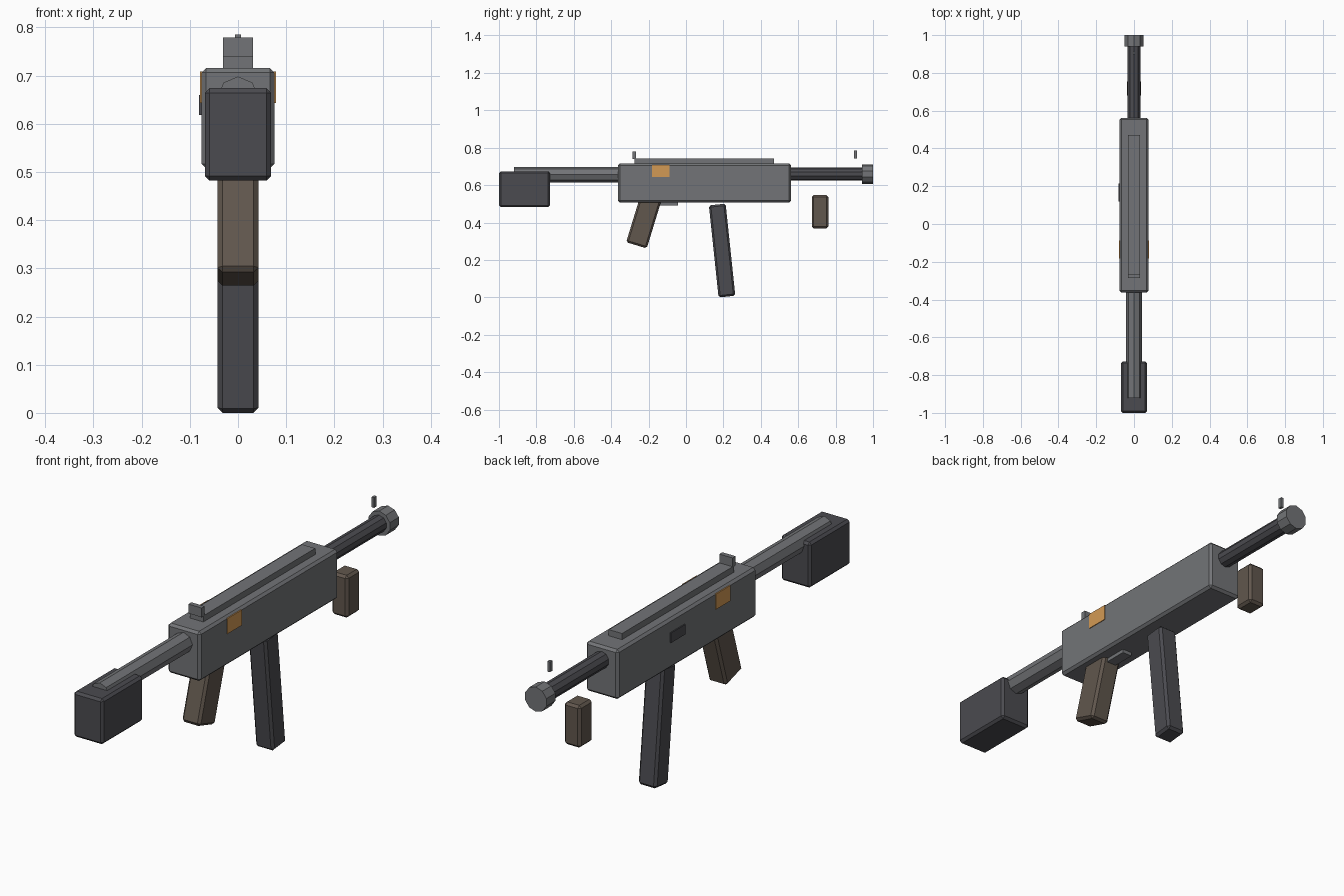
import bpy
from math import radians, pi

if "Cube" in bpy.data.objects:
    bpy.data.objects.remove(bpy.data.objects["Cube"])


def material(name, r, g, b):
    m = bpy.data.materials.new(name)
    m.diffuse_color = (r, g, b, 1)
    m.use_nodes = True
    m.node_tree.nodes["Principled BSDF"].inputs["Base Color"].default_value = m.diffuse_color
    return m


STEEL = material("steel_grey", 0.17, 0.175, 0.185)
DARK = material("dark_metal", 0.07, 0.07, 0.08)
GRIP = material("brown_grip", 0.12, 0.095, 0.075)
ORANGE = material("orange_accent", 0.65, 0.32, 0.09)


def finish(obj, name, mat, bevel):
    obj.name = name
    obj.data.materials.append(mat)
    if bevel:
        mod = obj.modifiers.new("edge_bevel", 'BEVEL')
        mod.width = bevel
        mod.segments = 1
    return obj


def box(name, x, y, z, mat, bevel=0.0):
    """Axis-aligned box from (min, max) ranges."""
    mid = [(r[0] + r[1]) / 2 for r in (x, y, z)]
    return tilted(name, mid, [r[1] - r[0] for r in (x, y, z)], 0, mat, bevel)


def tilted(name, centre, size, degrees, mat, bevel=0.0):
    """Box leaning about the x axis."""
    bpy.ops.mesh.primitive_cube_add(size=1, location=centre)
    obj = bpy.context.object
    obj.scale = size
    bpy.ops.object.transform_apply(location=False, rotation=False, scale=True)
    obj.rotation_euler.x = radians(degrees)
    return finish(obj, name, mat, bevel)


def tube(name, y0, y1, z, radius, sides, mat):
    """Faceted cylinder along y."""
    bpy.ops.mesh.primitive_cylinder_add(vertices=sides, radius=radius, depth=y1 - y0,
                                        location=(0, (y0 + y1) / 2, z),
                                        rotation=(pi / 2, 0, 0))
    return finish(bpy.context.object, name, mat, 0)


# Body with top rail and side details
box("receiver", (-0.076, 0.076), (-0.363, 0.562), (0.507, 0.716), STEEL, 0.01)
box("top_rail", (-0.031, 0.031), (-0.275, 0.47), (0.705, 0.742), STEEL)
box("accent_panel", (-0.079, 0.079), (-0.182, -0.087), (0.643, 0.708), ORANGE)
box("side_port", (-0.081, -0.07), (0.12, 0.215), (0.618, 0.66), DARK)

# Barrel and muzzle
tube("barrel", 0.5, 0.96, 0.659, 0.035, 10, DARK)
tube("muzzle", 0.94, 1.0, 0.659, 0.052, 10, STEEL)

# Sights
box("rear_sight", (-0.031, 0.031), (-0.286, -0.266), (0.74, 0.779), STEEL)
box("front_sight", (-0.006, 0.006), (0.898, 0.915), (0.742, 0.785), STEEL)

# Stock
tube("stock_tube", -0.92, -0.35, 0.656, 0.042, 8, STEEL)
box("stock", (-0.069, 0.069), (-1.0, -0.727), (0.482, 0.674), DARK, 0.01)

# Grips, magazine and trigger guard
tilted("pistol_grip", (0, -0.224, 0.412), (0.085, 0.115, 0.28), -17, GRIP, 0.01)
tilted("magazine", (0, 0.193, 0.25), (0.085, 0.09, 0.495), 6, DARK, 0.01)
box("fore_grip", (-0.038, 0.038), (0.673, 0.761), (0.368, 0.546), GRIP, 0.01)
box("trigger_guard", (-0.022, 0.022), (-0.18, -0.042), (0.492, 0.508), STEEL)
